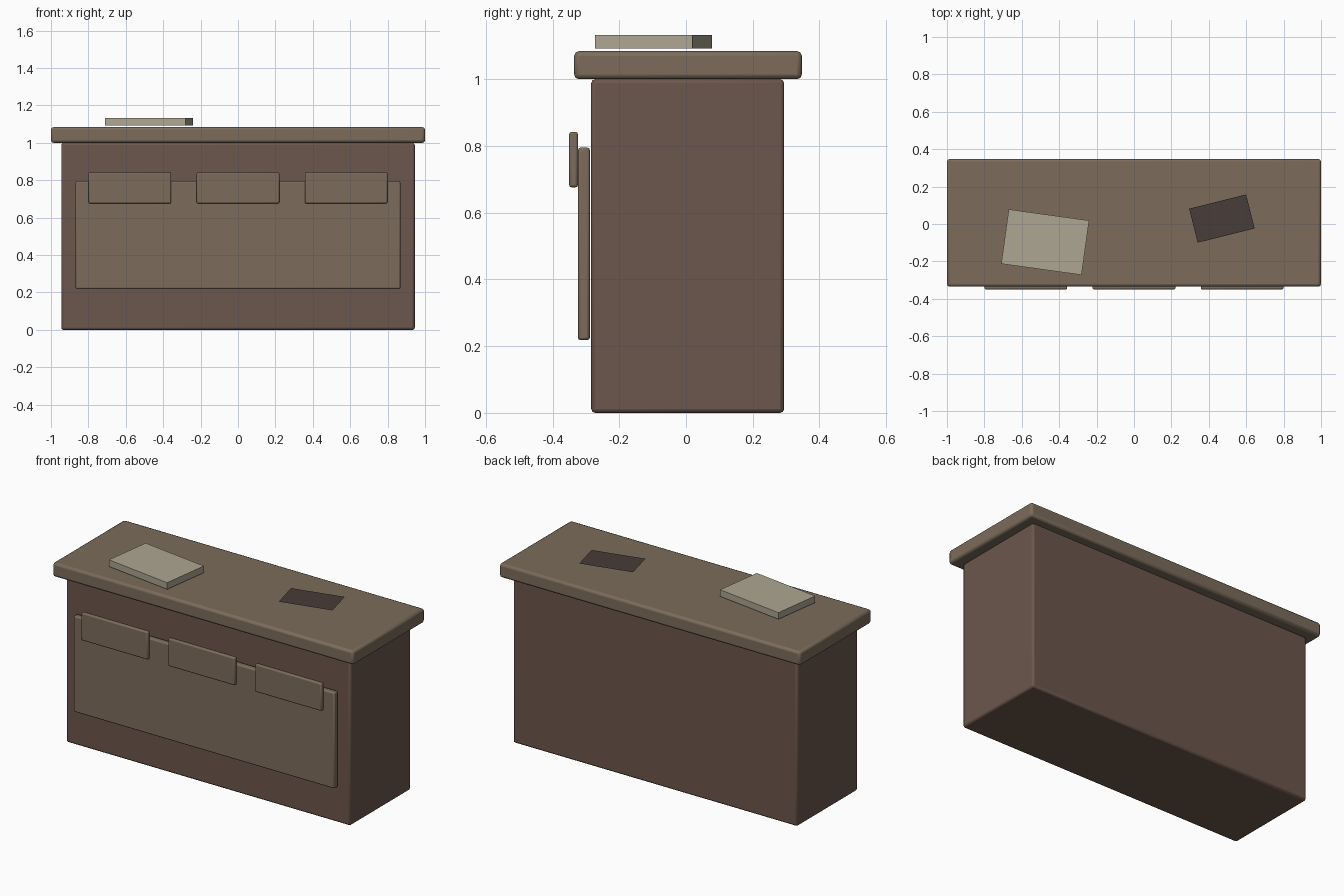
import bpy
from math import radians

if "Cube" in bpy.data.objects:
    bpy.data.objects.remove(bpy.data.objects["Cube"])


def material(name, rgb):
    m = bpy.data.materials.new(name)
    m.diffuse_color = (*rgb, 1)
    m.use_nodes = True
    m.node_tree.nodes["Principled BSDF"].inputs["Base Color"].default_value = m.diffuse_color
    return m


dark_wood = material("dark_wood", (0.15, 0.095, 0.072, 1)[:3])
light_wood = material("light_wood", (0.20, 0.15, 0.105))
paper = material("paper", (0.42, 0.38, 0.29))
dark_sheet = material("dark_sheet", (0.065, 0.046, 0.04))


def finish(o, name, mat, bevel=0.0):
    o.name = name
    o.data.materials.append(mat)
    if bevel:
        b = o.modifiers.new("edge_round", "BEVEL")
        b.width = bevel
        b.segments = 2
        bpy.ops.object.shade_smooth_by_angle(angle=radians(30))
    return o


def box(name, x, y, z, mat, bevel=0.0, turn=0.0):
    """Box from (min, max) ranges, turned about its own vertical axis."""
    mid = [(r[0] + r[1]) / 2 for r in (x, y, z)]
    bpy.ops.mesh.primitive_cube_add(size=1, location=mid)
    o = bpy.context.object
    o.scale = [r[1] - r[0] for r in (x, y, z)]
    bpy.ops.object.transform_apply(location=False, rotation=False, scale=True)
    o.rotation_euler.z = radians(turn)
    return finish(o, name, mat, bevel)


# Counter body and overhanging top
box("counter_body", (-0.945, 0.945), (-0.284, 0.294), (0.0, 1.0), dark_wood, 0.012)
box("counter_top", (-1.0, 1.0), (-0.335, 0.347), (1.0, 1.084), light_wood, 0.014)

# Front panel with three raised plates
box("front_panel", (-0.868, 0.868), (-0.324, -0.288), (0.218, 0.795), light_wood, 0.008)
for i in range(3):
    cx = (i - 1) * 0.578
    box(f"front_plate_{i + 1}", (cx - 0.221, cx + 0.221), (-0.35, -0.324),
        (0.676, 0.842), light_wood, 0.007)

# Book lying on the left of the top
box("ledger", (-0.475 - 0.217, -0.475 + 0.217), (-0.097 - 0.147, -0.097 + 0.147),
    (1.092, 1.132), paper, turn=-7.9)

# Thin sheet on the right
bpy.ops.mesh.primitive_plane_add(size=1, location=(0.47, 0.029, 1.118))
sheet = bpy.context.object
sheet.scale = (0.314, 0.187, 1)
bpy.ops.object.transform_apply(location=False, rotation=False, scale=True)
sheet.rotation_euler.z = radians(14)
finish(sheet, "loose_sheet", dark_sheet)
